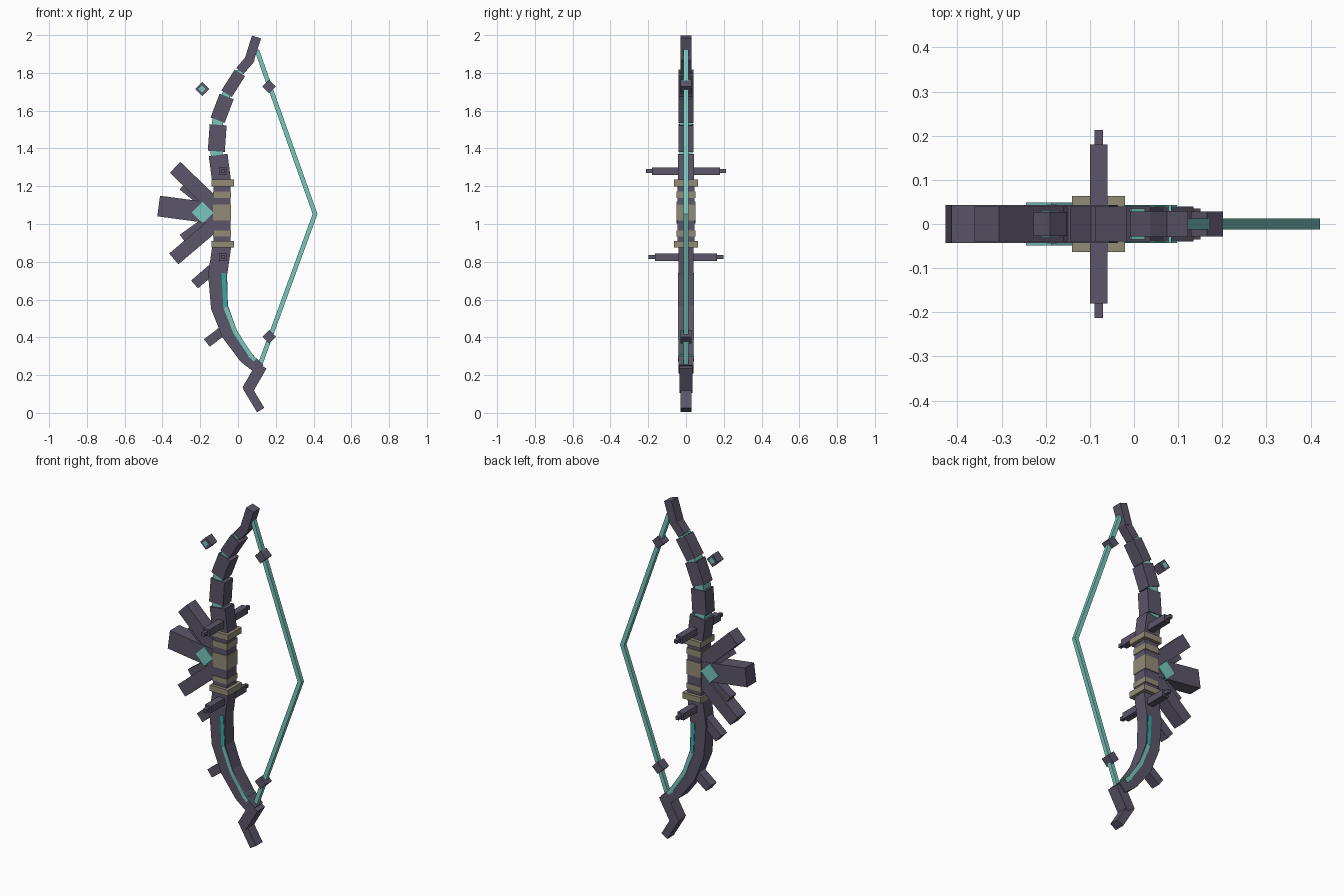
import bpy
from mathutils import Vector

cube = bpy.data.objects.get("Cube")
if cube:
    bpy.data.objects.remove(cube, do_unlink=True)


def material(name, colour):
    mat = bpy.data.materials.new(name)
    mat.use_nodes = True
    mat.diffuse_color = (*colour, 1)
    mat.node_tree.nodes["Principled BSDF"].inputs["Base Color"].default_value = (*colour, 1)
    return mat


DARK = material("dark purple grey", (0.105, 0.092, 0.14))
TAN = material("tan wrap", (0.29, 0.26, 0.19))
TEAL = material("light teal", (0.19, 0.57, 0.5))
DEEP = material("deep teal", (0.03, 0.4, 0.37))


def ribbon(name, points, widths, y0, y1, mat):
    """Flat-sided bar following a path of (x, z) points, mitred at the bends."""
    path = [Vector(p) for p in points]
    if not isinstance(widths, (list, tuple)):
        widths = [widths] * len(path)
    dirs = [(b - a).normalized() for a, b in zip(path, path[1:])]
    verts, faces = [], []
    for i, p in enumerate(path):
        before, after = dirs[max(i - 1, 0)], dirs[min(i, len(dirs) - 1)]
        d = (before + after).normalized()
        side = Vector((d.y, -d.x)) * (widths[i] / 2 / max(d.dot(after), 0.3))
        a, b = p - side, p + side
        verts += [(a.x, y0, a.y), (b.x, y0, b.y), (b.x, y1, b.y), (a.x, y1, a.y)]
    for i in range(len(dirs)):
        k = 4 * i
        for j in range(4):
            n = (j + 1) % 4
            faces.append((k + j, k + n, k + 4 + n, k + 4 + j))
    last = len(verts) - 4
    faces += [(3, 2, 1, 0), (last, last + 1, last + 2, last + 3)]
    mesh = bpy.data.meshes.new(name)
    mesh.from_pydata(verts, [], faces)
    mesh.materials.append(mat)
    obj = bpy.data.objects.new(name, mesh)
    bpy.context.scene.collection.objects.link(obj)
    return obj


def bar(name, start, end, width, depth, mat=DARK):
    return ribbon(name, [start, end], width, -depth / 2, depth / 2, mat)


def block(name, x, z, width, height, depth, mat=DARK):
    return bar(name, (x, z - height / 2), (x, z + height / 2), width, depth, mat)


def diamond(name, x, z, radius, depth, mat=DARK):
    h = radius / 2
    return bar(name, (x - h, z - h), (x + h, z + h), radius * 2 ** 0.5, depth, mat)


# Upper limb: separate blocks around a glowing core
segments = [
    ((-0.085, 1.21), (-0.105, 1.365), 0.1, 0.085),
    ((-0.115, 1.385), (-0.105, 1.525), 0.09, 0.08),
    ((-0.108, 1.55), (-0.06, 1.675), 0.08, 0.08),
    ((-0.06, 1.69), (0.01, 1.8), 0.065, 0.08),
    ((0.01, 1.81), (0.07, 1.88), 0.05, 0.056),
    ((0.06, 1.87), (0.098, 1.99), 0.05, 0.06),
]
for i, (start, end, width, depth) in enumerate(segments):
    bar(f"upper_limb_block_{i}", start, end, width, depth)
ribbon("upper_limb_core", [s[0] for s in segments[:5]], [s[2] * 0.7 for s in segments[:5]],
       -0.035, 0.035, TEAL)

# Grip with guards and wraps
block("grip", -0.085, 1.055, 0.09, 0.35, 0.09)
for z in (0.893, 1.217):
    block("grip_guard", -0.08, z, 0.12, 0.035, 0.126, TAN)
for z, height in ((1.155, 0.035), (1.06, 0.085), (0.95, 0.03)):
    block("grip_wrap", -0.085, z, 0.096, height, 0.1, TAN)

# Side spikes, mirrored front to back
for z, reach in ((1.28, 0.18), (0.825, 0.165)):
    for s in (-1, 1):
        near, far, tip = 0.03 * s, reach * s, (reach + 0.033) * s
        ribbon("side_spike", [(-0.08, z - 0.02), (-0.08, z + 0.02)], 0.04,
               min(near, far), max(near, far), DARK)
        ribbon("side_spike_tip", [(-0.08, z - 0.01), (-0.08, z + 0.01)], 0.02,
               min(far, tip), max(far, tip), DARK)

# Lower limb, one bent piece with a glowing inlay on its inner edge
lower = [(-0.085, 0.89), (-0.108, 0.73), (-0.098, 0.56), (-0.045, 0.42), (0.04, 0.295), (0.115, 0.23)]
ribbon("lower_limb", lower, [0.1, 0.1, 0.09, 0.085, 0.07, 0.06], -0.04, 0.04, DARK)
inlay = [(-0.076, 0.74), (-0.067, 0.56), (-0.014, 0.425), (0.07, 0.3), (0.09, 0.28)]
for s in (-1, 1):
    y0, y1 = sorted((0.038 * s, 0.043 * s))
    ribbon("limb_inlay_top", inlay[:2], 0.022, y0, y1, DEEP)
    ribbon("limb_inlay_bottom", inlay[1:], 0.022, y0, y1, TEAL)
block("inlay_cross", 0.07, 0.3, 0.03, 0.015, 0.086, TEAL)

# Hooked lower tip
bar("hook_upper", (0.125, 0.25), (0.05, 0.12), 0.06, 0.07)
bar("hook_lower", (0.045, 0.14), (0.12, 0.015), 0.045, 0.06)

# Knobs on the outer side of the lower limb
bar("knob_upper", (-0.23, 0.68), (-0.12, 0.775), 0.055, 0.055)
bar("knob_lower", (-0.165, 0.37), (-0.06, 0.45), 0.05, 0.055)

# Fan of fins behind the crystal
bar("fin_middle", (-0.42, 1.095), (-0.12, 1.055), 0.11, 0.085)
bar("fin_upper", (-0.333, 1.3), (-0.11, 1.085), 0.08, 0.08)
bar("fin_upper_small", (-0.295, 1.2), (-0.12, 1.06), 0.045, 0.055)
bar("fin_lower", (-0.34, 0.815), (-0.11, 1.01), 0.075, 0.08)
bar("fin_lower_small", (-0.295, 0.925), (-0.12, 1.05), 0.045, 0.055)
crystal = diamond("crystal", -0.187, 1.06, 0.058, 0.098, TEAL)
crystal.data.materials.append(DEEP)
for face in crystal.data.polygons:
    if face.center.z < 1.05:
        face.material_index = 1

# Small floating shard
diamond("floating_shard", -0.19, 1.715, 0.037, 0.054)
diamond("floating_shard_core", -0.19, 1.715, 0.02, 0.06, TEAL)

# Drawn string with knots
ribbon("bow_string", [(0.1, 1.92), (0.408, 1.053), (0.115, 0.25)], 0.024, -0.012, 0.012, TEAL)
for z in (1.728, 0.403):
    diamond("string_knot", 0.165, z, 0.036, 0.056)
